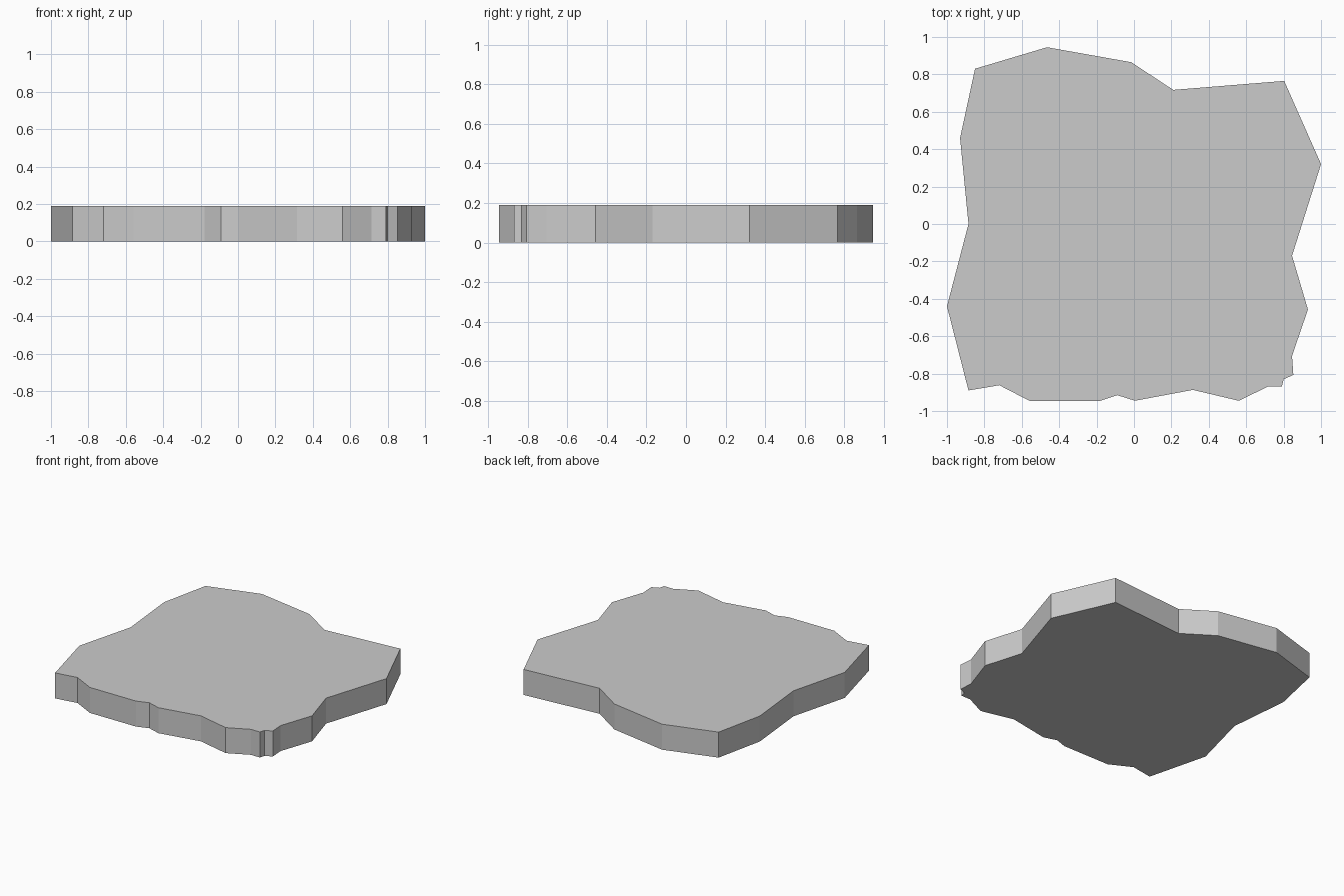
import bpy, bmesh

if "Cube" in bpy.data.objects:
    bpy.data.objects.remove(bpy.data.objects["Cube"])

HEIGHT = 0.19

# Irregular outline of the slab, clockwise from the back left corner
outline = [
    (-0.85, 0.83), (-0.465, 0.945), (-0.015, 0.865), (0.21, 0.717), (0.803, 0.765),
    (1.0, 0.32), (0.845, -0.17), (0.93, -0.457), (0.845, -0.705), (0.852, -0.807),
    (0.80, -0.83), (0.79, -0.87), (0.715, -0.87), (0.56, -0.945), (0.315, -0.887),
    (0.005, -0.945), (-0.09, -0.915), (-0.18, -0.945), (-0.56, -0.945),
    (-0.72, -0.862), (-0.885, -0.89), (-1.0, -0.44), (-0.885, 0.0), (-0.93, 0.46),
]

# Stone slab: outline face extruded upwards
bm = bmesh.new()
base = bm.faces.new([bm.verts.new((x, y, 0)) for x, y in outline])
top = bmesh.ops.extrude_face_region(bm, geom=[base], use_keep_orig=True)
bmesh.ops.translate(bm, vec=(0, 0, HEIGHT),
                    verts=[v for v in top["geom"] if isinstance(v, bmesh.types.BMVert)])
bmesh.ops.recalc_face_normals(bm, faces=bm.faces)

mesh = bpy.data.meshes.new("stone_slab")
bm.to_mesh(mesh)
bm.free()
slab = bpy.data.objects.new("stone_slab", mesh)
bpy.context.collection.objects.link(slab)
